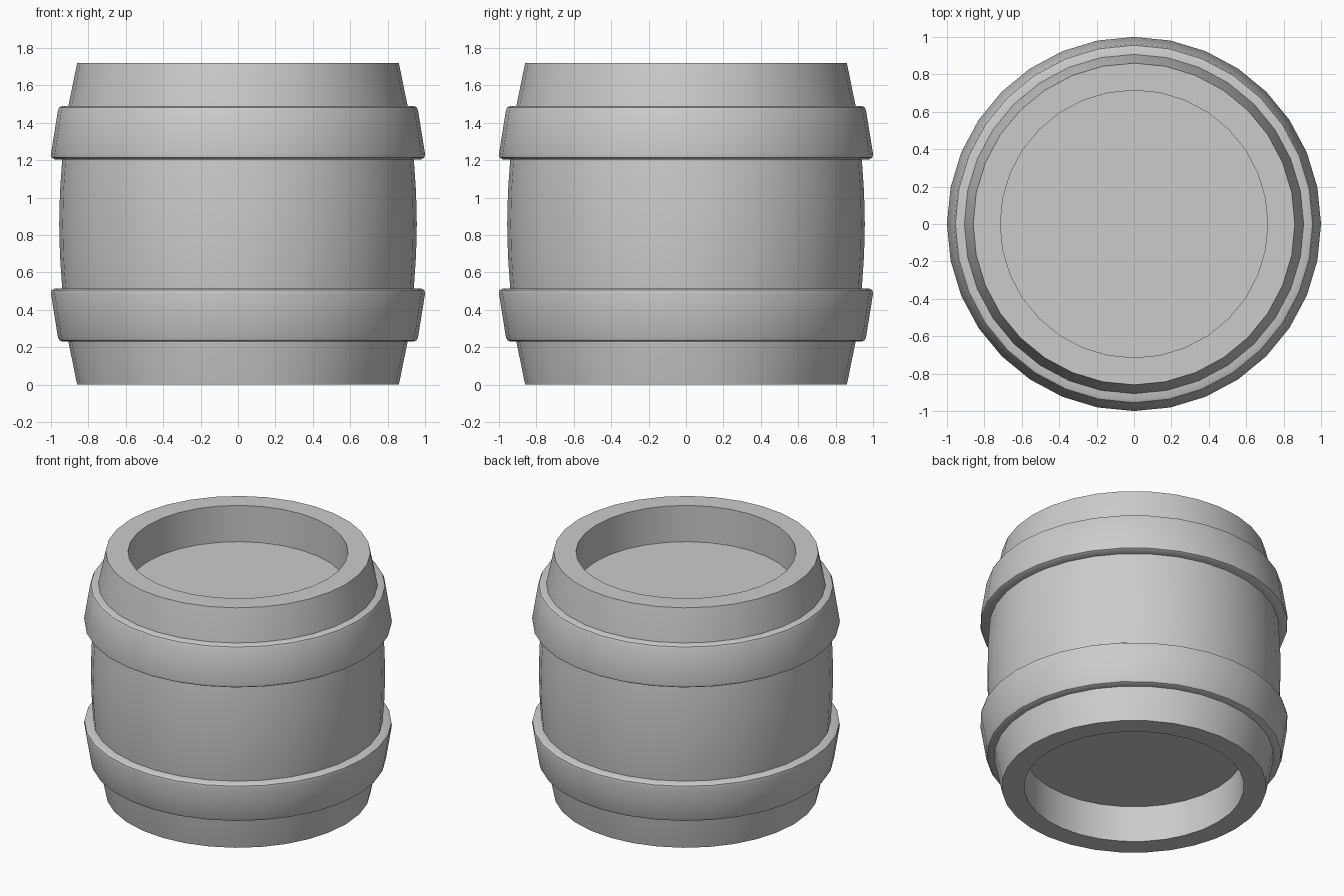
import bpy, math

if "Cube" in bpy.data.objects:
    bpy.data.objects.remove(bpy.data.objects["Cube"])

SIDES = 32
H = 1.72


def lathe(name, profile, closed=False):
    """Revolve an (r, z) profile about z; r = 0 points become a single pole."""
    verts, rings, faces = [], [], []
    for r, z in profile:
        n = 1 if r == 0 else SIDES
        start = len(verts)
        for i in range(n):
            a = 2 * math.pi * i / SIDES
            verts.append((r * math.cos(a), r * math.sin(a), z))
        rings.append([start + i % n for i in range(SIDES)])
    pairs = list(zip(rings, rings[1:]))
    if closed:
        pairs.append((rings[-1], rings[0]))
    for lo, hi in pairs:
        for i in range(SIDES):
            j = (i + 1) % SIDES
            f = list(dict.fromkeys((lo[i], lo[j], hi[j], hi[i])))
            faces.append(f)
    me = bpy.data.meshes.new(name)
    me.from_pydata(verts, [], faces)
    me.update()
    ob = bpy.data.objects.new(name, me)
    bpy.context.collection.objects.link(ob)
    bpy.ops.object.select_all(action='DESELECT')
    ob.select_set(True)
    bpy.context.view_layer.objects.active = ob
    bpy.ops.object.shade_smooth_by_angle(angle=math.radians(35))
    return ob


# Bulging staves with a recessed head at both ends
lower = [(0, 0.26), (0.715, 0.26), (0.715, 0), (0.86, 0),
         (0.907, 0.23), (0.94, 0.515), (0.952, 0.69)]
upper = [(r, H - z) for r, z in reversed(lower)]
lathe("barrel_body", lower + [(0.956, H / 2)] + upper)

# Tapered hoops with rounded edges, mirrored about mid height
hoop = [(0.87, 0.23), (0.94, 0.23), (0.955, 0.237), (0.963, 0.255),
        (1.0, 0.487), (0.997, 0.505), (0.98, 0.515), (0.90, 0.515)]
lathe("lower_hoop", hoop, closed=True)
lathe("upper_hoop", [(r, H - z) for r, z in reversed(hoop)], closed=True)
